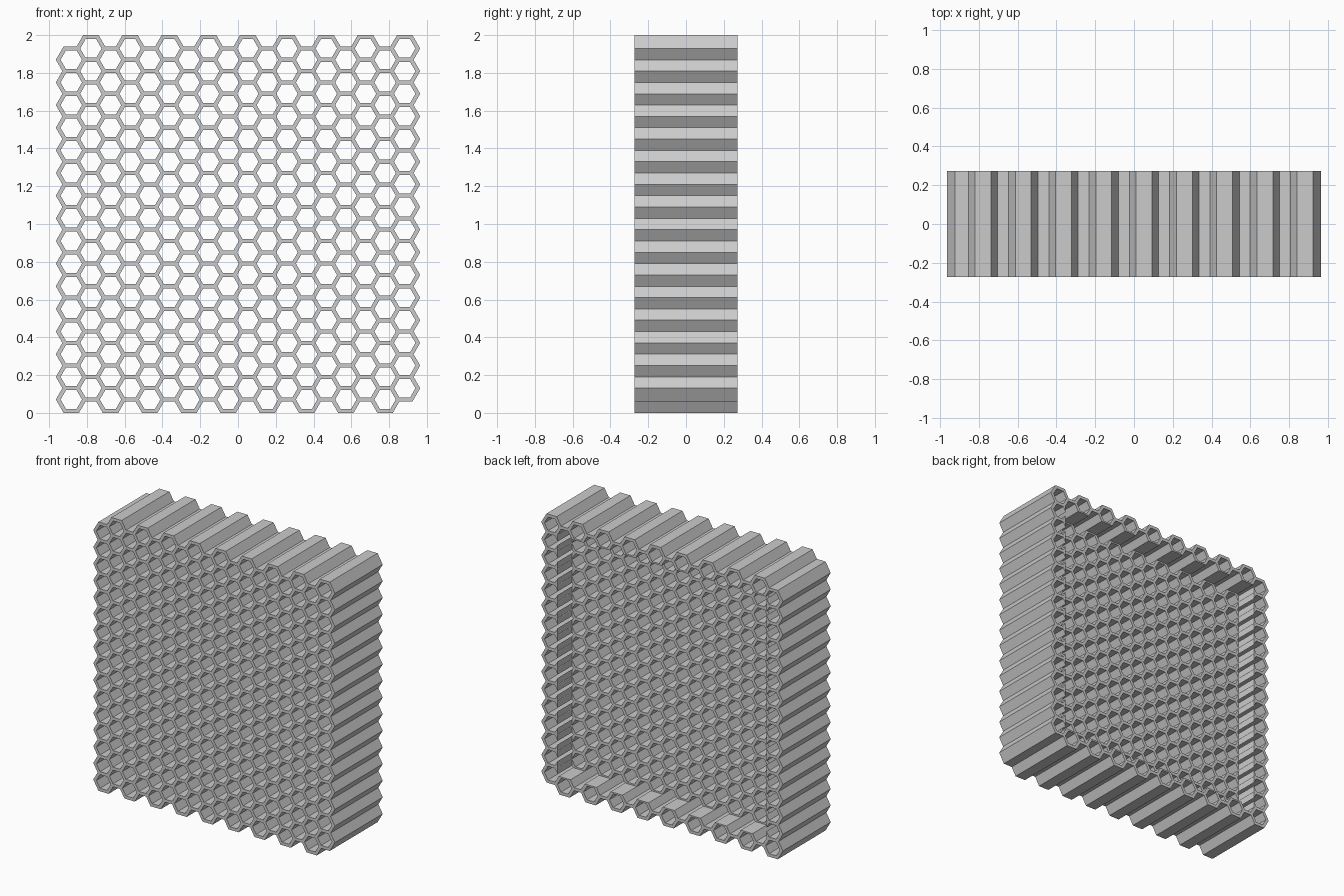
import bpy, bmesh, math
from mathutils import Vector

cube = bpy.data.objects.get("Cube")
if cube:
    bpy.data.objects.remove(cube, do_unlink=True)

# Overall proportions
COLS, ROWS = 18, 16
PITCH, WALL = 0.1199, 0.0217
DEPTH, POCKET, MARGIN = 0.545, 0.1635, 0.131
STEP = PITCH * math.sqrt(3) / 2
WIDTH = (COLS - 1) * STEP + (PITCH + WALL) * 2 / math.sqrt(3)
HEIGHT = (ROWS + 0.5) * PITCH + WALL

grey = bpy.data.materials.new("plain grey")
grey.use_nodes = True
grey.diffuse_color = (0.6, 0.6, 0.6, 1)
grey.node_tree.nodes["Principled BSDF"].inputs["Base Color"].default_value = grey.diffuse_color


def hexagon(center, flats):
    """Corners of a flat-topped hexagon in the xz plane."""
    r = flats / math.sqrt(3)
    return [center + Vector((r * math.cos(k * math.pi / 3), 0, r * math.sin(k * math.pi / 3)))
            for k in range(6)]


def cell_center(col, row):
    x = (col - (COLS - 1) / 2) * STEP
    z = (PITCH + WALL) / 2 + (row + 0.5 * (col % 2)) * PITCH
    return Vector((x, 0, z))


def add_cell(bm, center, shared):
    """Half-wall frame around one cell, welded to its neighbours."""
    mid = []
    for p in hexagon(center, PITCH):
        key = (round(p.x, 3), round(p.z, 3))
        if key not in shared:
            shared[key] = bm.verts.new(p)
        mid.append(shared[key])
    hole = [bm.verts.new(p) for p in hexagon(center, PITCH - WALL)]
    for k in range(6):
        n = (k + 1) % 6
        bm.faces.new((hole[k], mid[k], mid[n], hole[n]))


def add_rim(bm, welded):
    """Outer half of the wall along the zigzag outline."""
    rim = [e for e in bm.edges if e.is_boundary and all(v in welded for v in e.verts)]
    normals = {}
    for e in rim:
        middle = (e.verts[0].co + e.verts[1].co) / 2
        n = (middle - e.link_faces[0].calc_center_median()).normalized()
        for v in e.verts:
            normals.setdefault(v, []).append(n)
    outer = {v: bm.verts.new(v.co + (a + b) / (1 + a.dot(b)) * WALL / 2)
             for v, (a, b) in normals.items()}
    for e in rim:
        a, b = e.verts
        bm.faces.new((a, b, outer[b], outer[a]))


# Honeycomb block: flat lattice thickened along y
bm = bmesh.new()
shared = {}
for col in range(COLS):
    for row in range(ROWS):
        add_cell(bm, cell_center(col, row), shared)
add_rim(bm, set(shared.values()))
bmesh.ops.recalc_face_normals(bm, faces=bm.faces[:])
mesh = bpy.data.meshes.new("honeycomb_block")
bm.to_mesh(mesh)
bm.free()
mesh.materials.append(grey)
block = bpy.data.objects.new("honeycomb_block", mesh)
bpy.context.collection.objects.link(block)
solid = block.modifiers.new("thickness", "SOLIDIFY")
solid.thickness = DEPTH
solid.offset = 0

# Rectangular pocket in the back, leaving an even margin all round
bpy.ops.mesh.primitive_cube_add(
    size=1,
    location=(0, DEPTH / 2, HEIGHT / 2),
    scale=(WIDTH - 2 * MARGIN, 2 * POCKET, HEIGHT - 2 * MARGIN))
cutter = bpy.context.object
cutter.name = "pocket_cutter"
cutter.data.materials.append(grey)
cutter.hide_render = True
pocket = block.modifiers.new("pocket", "BOOLEAN")
pocket.operation = "DIFFERENCE"
pocket.solver = "EXACT"
pocket.object = cutter

# Bake the cut and drop the cutter
bpy.context.view_layer.update()
graph = bpy.context.evaluated_depsgraph_get()
baked = bpy.data.meshes.new_from_object(block.evaluated_get(graph))
block.modifiers.clear()
block.data = baked
bpy.data.objects.remove(cutter, do_unlink=True)
